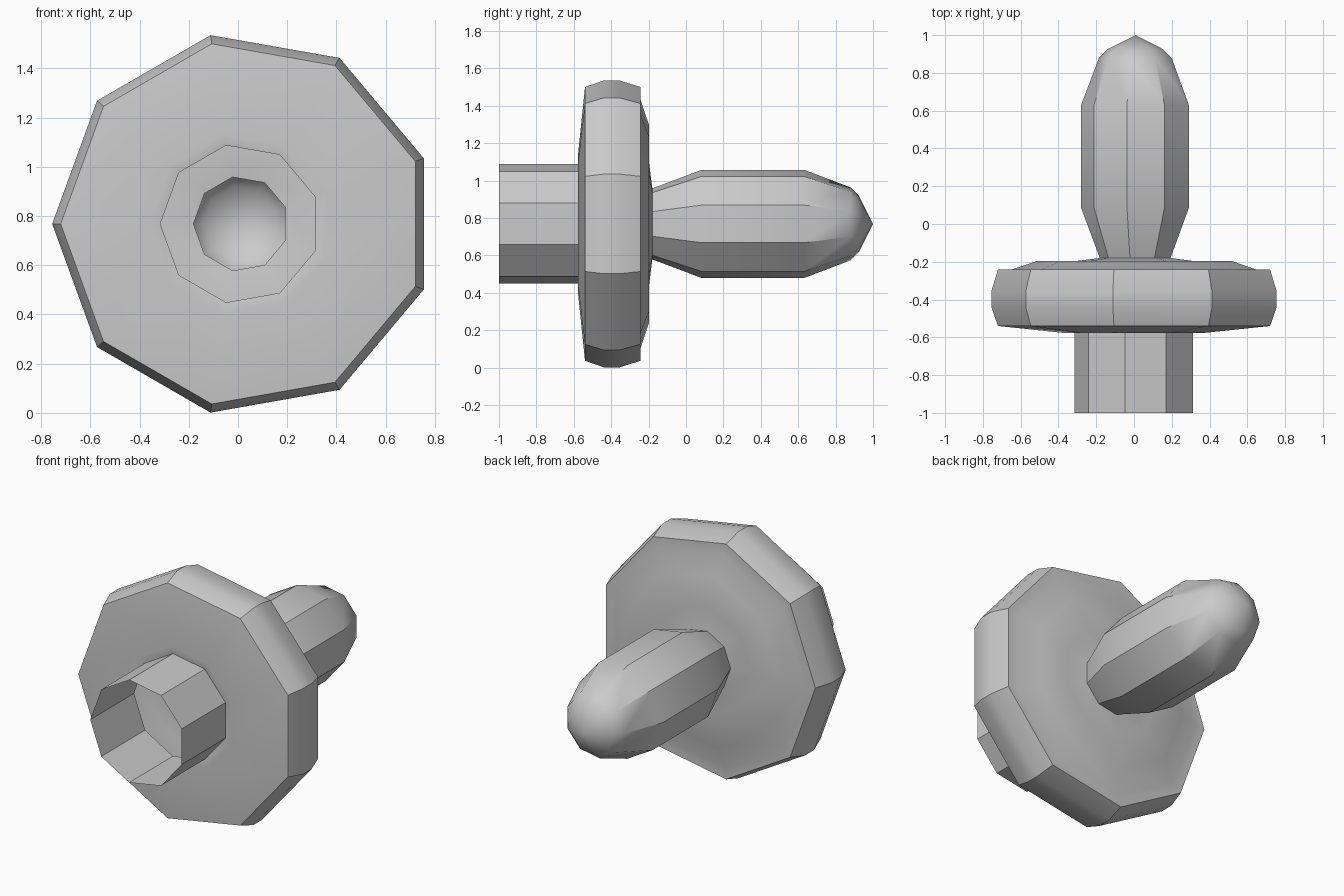
import bpy, bmesh, math

if "Cube" in bpy.data.objects:
    bpy.data.objects.remove(bpy.data.objects["Cube"])

SIDES = 9
AXIS_Z = 0.768

# Lathe profile along y: (y, radius, x offset of the ring)
PROFILE = [
    # open socket
    (-1.0, 0.324, 0.008), (-0.57, 0.324, 0.008),
    # collar and front of the disc
    (-0.578, 0.37, 0.01), (-0.54, 0.743, 0.0225),
    # rim
    (-0.44, 0.7785, 0.0235), (-0.355, 0.7785, 0.0235), (-0.242, 0.743, 0.0225),
    # stepped back of the disc
    (-0.242, 0.67, 0.02), (-0.197, 0.535, 0.018), (-0.197, 0.33, 0.014),
    # neck and bulb
    (-0.18, 0.193, 0.012), (0.085, 0.294, 0.014), (0.63, 0.294, 0.014),
    (0.88, 0.198, 0.013), (0.925, 0.152, 0.012),
]
TIP = (0.008, 1.0, AXIS_Z)


def ring(bm, y, r, cx):
    verts = []
    for i in range(SIDES):
        a = math.pi + 2 * math.pi * i / SIDES
        verts.append(bm.verts.new((cx + r * math.cos(a), y, AXIS_Z + r * math.sin(a))))
    return verts


# One hollow turned shell, open at the front
bm = bmesh.new()
rings = [ring(bm, *p) for p in PROFILE]
for a, b in zip(rings, rings[1:]):
    for i in range(SIDES):
        j = (i + 1) % SIDES
        bm.faces.new((a[i], b[i], b[j], a[j]))
tip = bm.verts.new(TIP)
for i in range(SIDES):
    bm.faces.new((rings[-1][i], tip, rings[-1][(i + 1) % SIDES]))

# Face the shell outwards
bm.normal_update()
f = bm.faces[0] if not bm.faces.ensure_lookup_table() else None
c = f.calc_center_median()
if f.normal.x * c.x + f.normal.z * (c.z - AXIS_Z) < 0:
    bmesh.ops.reverse_faces(bm, faces=bm.faces[:])

mesh = bpy.data.meshes.new("flanged_bulb")
bm.to_mesh(mesh)
bm.free()
obj = bpy.data.objects.new("flanged_bulb", mesh)
bpy.context.collection.objects.link(obj)

# Smooth shading with sharp creases
bpy.context.view_layer.objects.active = obj
obj.select_set(True)
bpy.ops.object.shade_smooth_by_angle(angle=math.radians(30))
